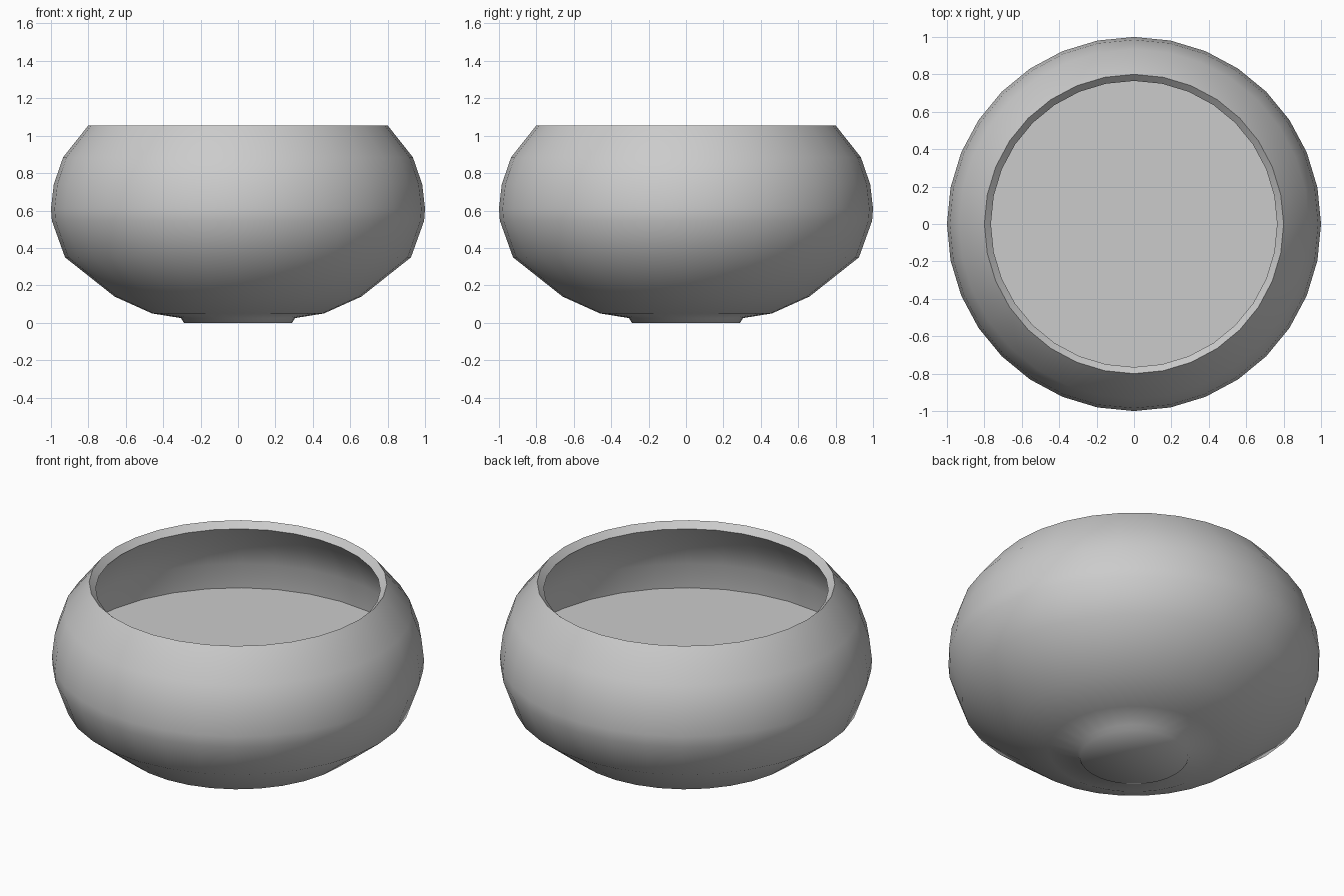
import bpy, math

if "Cube" in bpy.data.objects:
    bpy.data.objects.remove(bpy.data.objects["Cube"])

SEGMENTS = 32

clay = bpy.data.materials.new("clay_grey")
clay.diffuse_color = (0.6, 0.6, 0.6, 1)
clay.use_nodes = True
clay.node_tree.nodes["Principled BSDF"].inputs["Base Color"].default_value = clay.diffuse_color


def lathe(name, profile, angle):
    """Revolve (radius, height) points; a radius of 0 becomes a single pole."""
    verts, rings, faces = [], [], []
    for r, z in profile:
        start = len(verts)
        n = SEGMENTS if r > 0 else 1
        for i in range(n):
            a = 2 * math.pi * i / SEGMENTS
            verts.append((r * math.cos(a), r * math.sin(a), z))
        rings.append([start + i % n for i in range(SEGMENTS)])
    for low, high in zip(rings, rings[1:]):
        for i in range(SEGMENTS):
            j = (i + 1) % SEGMENTS
            quad = [low[i], low[j], high[j], high[i]]
            faces.append(list(dict.fromkeys(quad)))
    mesh = bpy.data.meshes.new(name)
    mesh.from_pydata(verts, [], faces)
    mesh.materials.append(clay)
    obj = bpy.data.objects.new(name, mesh)
    bpy.context.collection.objects.link(obj)
    bpy.ops.object.select_all(action='DESELECT')
    obj.select_set(True)
    bpy.context.view_layer.objects.active = obj
    bpy.ops.object.shade_smooth_by_angle(angle=math.radians(angle))
    return obj


# Bowl: foot, rounded outer wall, chamfered lip, inner wall down to the floor
lathe("bowl", [
    (0, 0), (0.29, 0), (0.305, 0.025), (0.46, 0.05), (0.66, 0.14),
    (0.925, 0.35), (0.995, 0.545), (1.0, 0.61), (0.985, 0.74),
    (0.935, 0.885), (0.80, 1.055), (0.765, 1.02), (0.895, 0.865),
    (0.945, 0.73), (0.96, 0.58),
], 62)

# Flat inner floor
lathe("inner_floor", [(0.96, 0.58), (0, 0.58)], 30)
